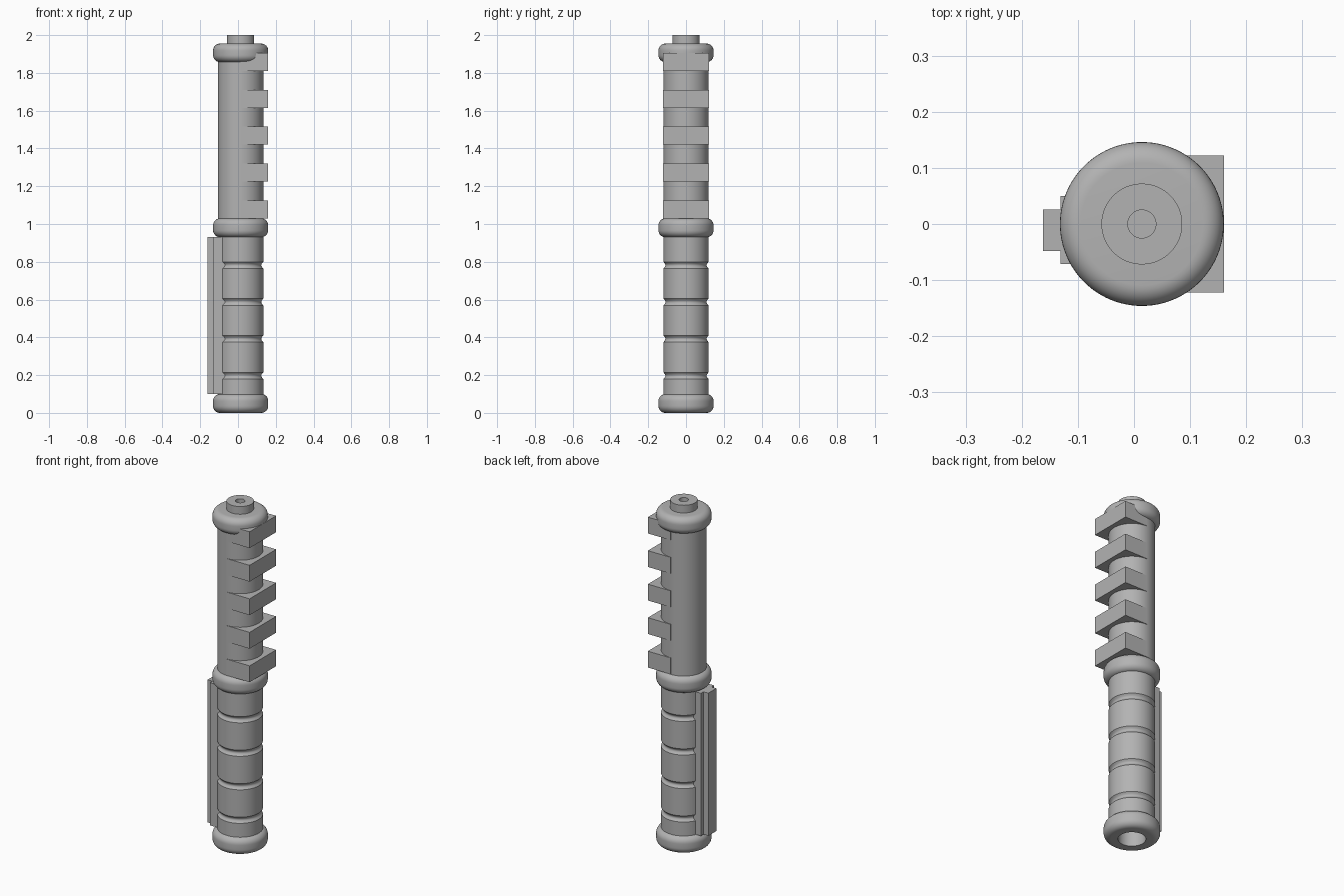
import bpy, bmesh, math

cube = bpy.data.objects.get("Cube")
if cube:
    bpy.data.objects.remove(cube, do_unlink=True)

AXIS_X = 0.014
BODY_R = 0.12
RING_R = 0.146
BORE_R = 0.072

metal = bpy.data.materials.new("plain grey")
metal.use_nodes = True
grey = (0.45, 0.45, 0.45, 1)
metal.diffuse_color = grey
metal.node_tree.nodes["Principled BSDF"].inputs["Base Color"].default_value = grey


def finish(name, bm, smooth=False):
    bmesh.ops.remove_doubles(bm, verts=bm.verts, dist=1e-5)
    bmesh.ops.recalc_face_normals(bm, faces=bm.faces)
    mesh = bpy.data.meshes.new(name)
    bm.to_mesh(mesh)
    bm.free()
    mesh.materials.append(metal)
    obj = bpy.data.objects.new(name, mesh)
    bpy.context.collection.objects.link(obj)
    if smooth:
        bpy.ops.object.select_all(action='DESELECT')
        obj.select_set(True)
        bpy.context.view_layer.objects.active = obj
        bpy.ops.object.shade_smooth_by_angle(angle=math.radians(30))
    return obj


def lathe(name, profile, closed=False, steps=96):
    """Spin (radius, z) points about the handle axis."""
    bm = bmesh.new()
    verts = [bm.verts.new((AXIS_X + r, 0, z)) for r, z in profile]
    pairs = list(zip(verts, verts[1:]))
    if closed:
        pairs.append((verts[-1], verts[0]))
    edges = [bm.edges.new(p) for p in pairs]
    bmesh.ops.spin(bm, geom=verts + edges, cent=(AXIS_X, 0, 0), axis=(0, 0, 1),
                   angle=math.tau, steps=steps)
    return finish(name, bm, smooth=True)


def box(name, x, y, z):
    bm = bmesh.new()
    bmesh.ops.create_cube(bm, size=1)
    for v in bm.verts:
        v.co = [lo + (c + 0.5) * (hi - lo) for c, (lo, hi) in zip(v.co, (x, y, z))]
    return finish(name, bm)


def ring(name, z0, z1, inner, corner=0.037):
    """Collar with rounded outer corners."""
    profile = [(inner, z0)]
    for i in range(9):
        a = math.pi / 2 * (i / 8 - 1)
        profile.append((RING_R - corner + corner * math.cos(a),
                        z0 + corner + corner * math.sin(a)))
    for i in range(9):
        a = math.pi / 2 * i / 8
        profile.append((RING_R - corner + corner * math.cos(a),
                        z1 - corner + corner * math.sin(a)))
    profile.append((inner, z1))
    return lathe(name, profile, closed=inner > 0)


# Grip with shallow round grooves
grip = [(0, 0.095), (BODY_R, 0.095)]
for k in range(4):
    z = 0.197 + 0.195 * k
    for i in range(9):
        t = i / 8
        grip.append((BODY_R - 0.011 * math.sin(math.pi * t), z + 0.036 * (t - 0.5)))
grip += [(BODY_R, 0.95), (0, 0.95)]
lathe("grip", grip)

# Upper shaft
lathe("upper_shaft", [(0, 1.0), (BODY_R, 1.0), (BODY_R, 1.9), (0, 1.9)])

# Collars; the lowest one is open at the base
ring("bottom_collar", 0, 0.1, BORE_R)
ring("middle_collar", 0.93, 1.03, 0)
ring("top_collar", 1.857, 1.955, 0)

# Hollow peg on top
lathe("top_peg", [(0, 1.94), (BORE_R, 1.94), (BORE_R, 2.0), (0.025, 2.0),
                  (0.025, 1.957), (0, 1.957)])

# Blade teeth along the shaft
for k in range(5):
    z = 1.03 + 0.195 * k
    box(f"tooth_{k + 1}", (AXIS_X, 0.16), (-0.122, 0.122), (z, z + 0.095))

# Stepped rail on the opposite side of the grip
box("rail_base", (-0.131, 0), (-0.071, 0.05), (0.1, 0.93))
box("rail_top", (-0.162, -0.12), (-0.048, 0.026), (0.1, 0.93))
